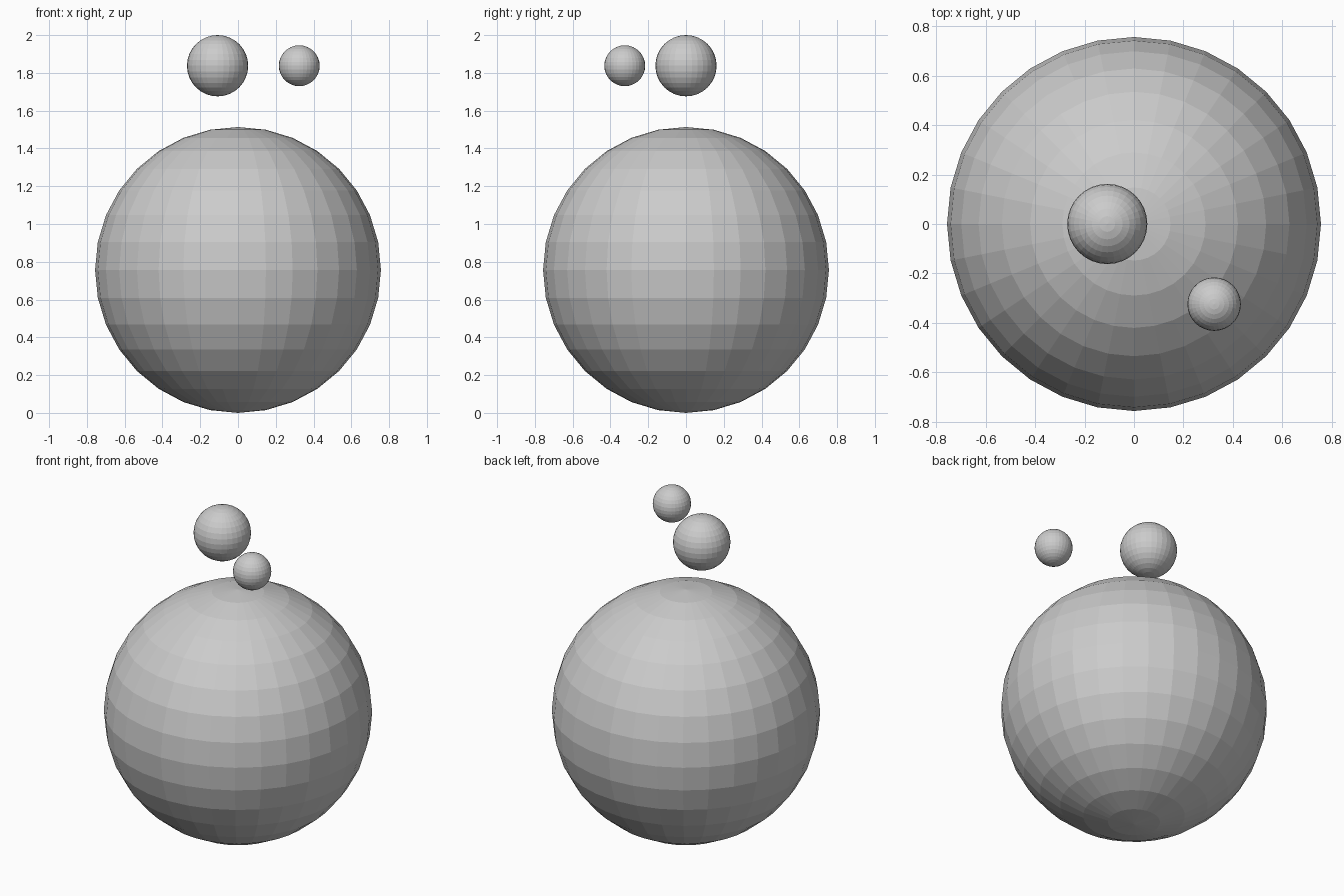
import bpy

if "Cube" in bpy.data.objects:
    bpy.data.objects.remove(bpy.data.objects["Cube"])

UNIT = 2 / 18.5  # whole model is 18.5 modelling units tall


def ball(name, radius, x, y, z):
    """Flat-shaded low-poly sphere, sizes in modelling units."""
    bpy.ops.mesh.primitive_uv_sphere_add(
        segments=32, ring_count=16, radius=radius * UNIT,
        location=(x * UNIT, y * UNIT, z * UNIT))
    obj = bpy.context.object
    obj.name = name
    bpy.ops.object.shade_flat()
    return obj


# large body resting on the ground
ball("planet", 7, 0, 0, 7)

# two small bodies floating above it
ball("large_moon", 1.5, -1, 0, 17)
ball("small_moon", 1, 3, -3, 17)
